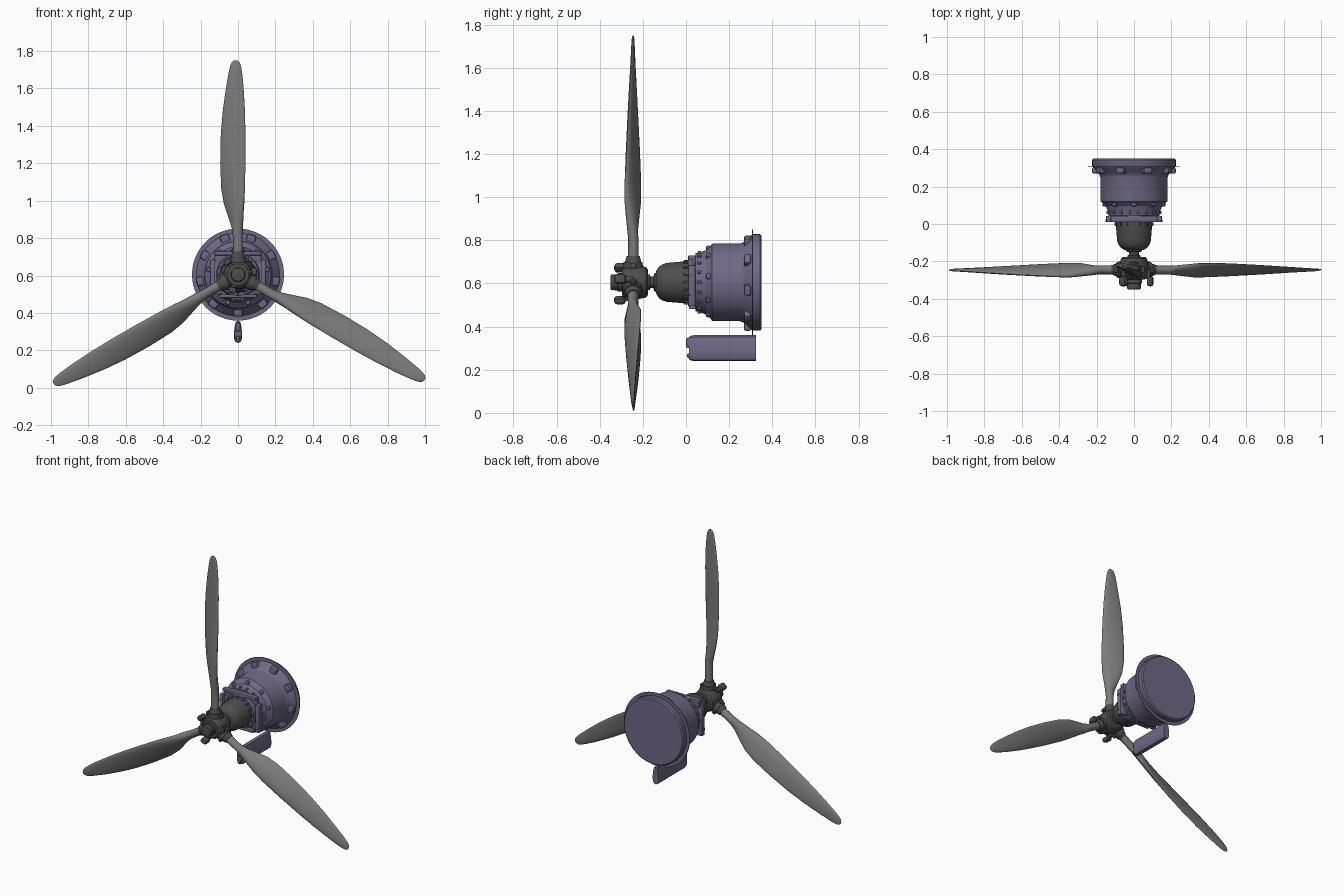
import bpy, bmesh
from math import sin, cos, pi, radians
from mathutils import Matrix, Vector

if "Cube" in bpy.data.objects:
    bpy.data.objects.remove(bpy.data.objects["Cube"])

CZ = 0.605          # height of the propeller axis
PY = -0.245         # propeller plane


def mat(name, col):
    m = bpy.data.materials.new(name)
    m.diffuse_color = (*col, 1)
    m.use_nodes = True
    m.node_tree.nodes["Principled BSDF"].inputs["Base Color"].default_value = m.diffuse_color
    return m


PURPLE = mat("purple_paint", (0.16, 0.14, 0.235))
DARK = mat("dark_metal", (0.075, 0.075, 0.075))
GREY = mat("blade_grey", (0.2, 0.2, 0.2))


def finish(name, bm, material, angle=35):
    bmesh.ops.recalc_face_normals(bm, faces=bm.faces)
    me = bpy.data.meshes.new(name)
    bm.to_mesh(me)
    bm.free()
    me.materials.append(material)
    ob = bpy.data.objects.new(name, me)
    bpy.context.collection.objects.link(ob)
    bpy.ops.object.select_all(action='DESELECT')
    ob.select_set(True)
    bpy.context.view_layer.objects.active = ob
    bpy.ops.object.shade_smooth_by_angle(angle=radians(angle))
    return ob


def skin(bm, rings):
    """Join rings of points with quads and close both ends."""
    vs = [[bm.verts.new(p) for p in r] for r in rings]
    n = len(vs[0])
    for a, b in zip(vs, vs[1:]):
        for i in range(n):
            j = (i + 1) % n
            bm.faces.new((a[i], a[j], b[j], b[i]))
    bm.faces.new(vs[0])
    bm.faces.new(vs[-1])


def lathe(name, prof, material, n=48):
    bm = bmesh.new()
    skin(bm, [[(r * cos(2 * pi * i / n), y, CZ + r * sin(2 * pi * i / n))
               for i in range(n)] for y, r in prof])
    return finish(name, bm, material)


def block(bm, size, M, bevel=0.0):
    """Bevelled box added to bm, placed by matrix M."""
    t = bmesh.new()
    bmesh.ops.create_cube(t, size=1)
    bmesh.ops.scale(t, vec=size, verts=t.verts)
    if bevel:
        bmesh.ops.bevel(t, geom=t.edges[:], offset=bevel, segments=2,
                        affect='EDGES', profile=0.5)
    t.transform(M)
    me = bpy.data.meshes.new("tmp")
    t.to_mesh(me)
    t.free()
    bm.from_mesh(me)
    bpy.data.meshes.remove(me)


def cyl(bm, r1, r2, depth, M, n=16):
    bmesh.ops.create_cone(bm, cap_ends=True, segments=n, radius1=r1,
                          radius2=r2, depth=depth, matrix=M)


def polar(deg, r, y):
    """Frame on the axis circle: local z points outward, local y along the axis."""
    return (Matrix.Translation((0, 0, CZ)) @ Matrix.Rotation(radians(90 - deg), 4, 'Y')
            @ Matrix.Translation((0, y, r)))


def bolt_ring(name, count, start, r, y, size, material, bevel):
    bm = bmesh.new()
    for k in range(count):
        block(bm, size, polar(start + 360 * k / count, r, y), bevel)
    return finish(name, bm, material)


# engine casing, flange and nose
lathe("casing", [(0.01, 0.11), (0.045, 0.12), (0.045, 0.135), (0.06, 0.137), (0.095, 0.15),
                 (0.1, 0.158), (0.112, 0.165), (0.12, 0.178), (0.13, 0.18), (0.25, 0.18),
                 (0.262, 0.184), (0.28, 0.197), (0.3, 0.217), (0.31, 0.224), (0.343, 0.224),
                 (0.35, 0.216)], PURPLE)
lathe("thin_rim", [(0.307, 0.246), (0.311, 0.246)], PURPLE)
lathe("nose", [(-0.15, 0.03), (-0.148, 0.04), (-0.14, 0.044), (-0.137, 0.055), (-0.125, 0.073),
               (-0.11, 0.083), (-0.09, 0.09), (-0.02, 0.096), (0.012, 0.097)], DARK)
lathe("shaft", [(-0.19, 0.036), (-0.168, 0.036), (-0.165, 0.027), (-0.14, 0.027)], DARK, 24)

# bolts and lugs around the casing
bolt_ring("flange_lugs", 9, 270, 0.2, 0.286, (0.05, 0.034, 0.05), PURPLE, 0.01)
bolt_ring("case_lugs", 9, 290, 0.157, 0.104, (0.026, 0.022, 0.026), PURPLE, 0.007)
bolt_ring("front_bolts", 18, 0, 0.137, 0.062, (0.016, 0.018, 0.02), PURPLE, 0.005)
bolt_ring("nose_bolts", 16, 0, 0.096, 0.0, (0.012, 0.022, 0.014), DARK, 0.003)

# mounting frame around the nose base
bm = bmesh.new()
T = Matrix.Translation
block(bm, (0.25, 0.034, 0.022), T((0, 0.027, CZ + 0.114)), 0.004)
block(bm, (0.25, 0.014, 0.05), T((0, 0.036, CZ + 0.09)), 0.003)
block(bm, (0.2, 0.03, 0.018), T((0, 0.03, CZ - 0.115)), 0.004)
for s in (-1, 1):
    block(bm, (0.026, 0.034, 0.19), T((s * 0.136, 0.027, CZ - 0.015)), 0.004)
    block(bm, (0.05, 0.014, 0.18), T((s * 0.112, 0.038, CZ - 0.015)), 0.003)
    for z in (-0.07, 0.04):
        block(bm, (0.018, 0.016, 0.022), T((s * 0.143, 0.018, CZ + z)), 0.004)
finish("mount_frame", bm, PURPLE)

# lower air scoop: rounded cross-section swept along y
bm = bmesh.new()
sec = [(0.0, 0.24), (0.014, 0.245), (0.021, 0.262), (0.022, 0.29), (0.018, 0.325),
       (0.012, 0.352), (0.0, 0.36)]
sec += [(-x, z) for x, z in sec[-2:0:-1]]
rings = []
for y, k in ((0.014, 0.8), (0.018, 0.92), (0.035, 1.0), (0.325, 1.0)):
    rings.append([(x * k, y, 0.3 + (z - 0.3) * k) for x, z in sec])
skin(bm, rings)
finish("scoop", bm, PURPLE, 40)
bm = bmesh.new()
block(bm, (0.026, 0.034, 0.05), T((0, 0.017, 0.325)), 0.011)
block(bm, (0.022, 0.02, 0.022), T((0, 0.015, 0.265)), 0.007)
finish("scoop_lugs", bm, PURPLE)

# propeller hub with front cap
lathe("hub", [(-0.296, 0.058), (-0.29, 0.066), (-0.27, 0.076), (-0.22, 0.078), (-0.185, 0.07),
              (-0.176, 0.058)], DARK, 24)
lathe("hub_cap", [(-0.35, 0.026), (-0.348, 0.036), (-0.318, 0.037), (-0.316, 0.043),
                  (-0.29, 0.043)], DARK, 12)

# blade collars, clamps and counterweights
bm = bmesh.new()
for a in (90, 210, 330):
    cyl(bm, 0.046, 0.044, 0.05, polar(a, 0.07, PY), 20)
    cyl(bm, 0.038, 0.03, 0.03, polar(a, 0.108, PY), 20)
    for s in (-1, 1):
        block(bm, (0.02, 0.03, 0.02), polar(a, 0.078, PY) @ T((s * 0.048, 0, 0)), 0.004)
finish("blade_collars", bm, DARK)
bm = bmesh.new()
for a in (10, 130, 250):
    M = polar(a, 0.088, -0.306)
    block(bm, (0.046, 0.054, 0.034), M, 0.014)
    block(bm, (0.026, 0.05, 0.04), polar(a, 0.07, -0.27), 0.005)
finish("counterweights", bm, DARK)

# blade stations: radius, left x, right x, thickness, twist in degrees
ST = [(0.07, -0.026, 0.026, 0.05, 0), (0.2, -0.026, 0.024, 0.048, 0),
      (0.25, -0.032, 0.024, 0.047, 30), (0.31, -0.052, 0.026, 0.044, 34),
      (0.38, -0.076, 0.032, 0.04, 33), (0.46, -0.09, 0.037, 0.036, 29),
      (0.6, -0.095, 0.04, 0.031, 24), (0.75, -0.092, 0.04, 0.027, 19),
      (0.88, -0.081, 0.037, 0.023, 15), (1.0, -0.064, 0.03, 0.018, 11),
      (1.08, -0.05, 0.022, 0.014, 9), (1.115, -0.042, 0.016, 0.012, 8),
      (1.135, -0.033, 0.008, 0.009, 7), (1.145, -0.021, -0.005, 0.004, 7)]
N = 20
for idx, ang in enumerate((90, 210, 330)):
    bm = bmesh.new()
    rings = []
    for r, x0, x1, th, tw in ST:
        t = radians(-tw)
        half = (x1 - x0) / 2 / cos(t)
        ring = []
        for i in range(N):
            p = 2 * pi * i / N
            u, v = half * cos(p), th / 2 * sin(p)
            if tw:
                v *= 1 + 0.25 * cos(p)      # fuller leading edge
            ring.append(((x0 + x1) / 2 + u * cos(t) - v * sin(t),
                         u * sin(t) + v * cos(t), r))
        rings.append(ring)
    skin(bm, rings)
    bm.transform(polar(ang, 0, PY))
    finish("blade_%d" % (idx + 1), bm, GREY, 50)
